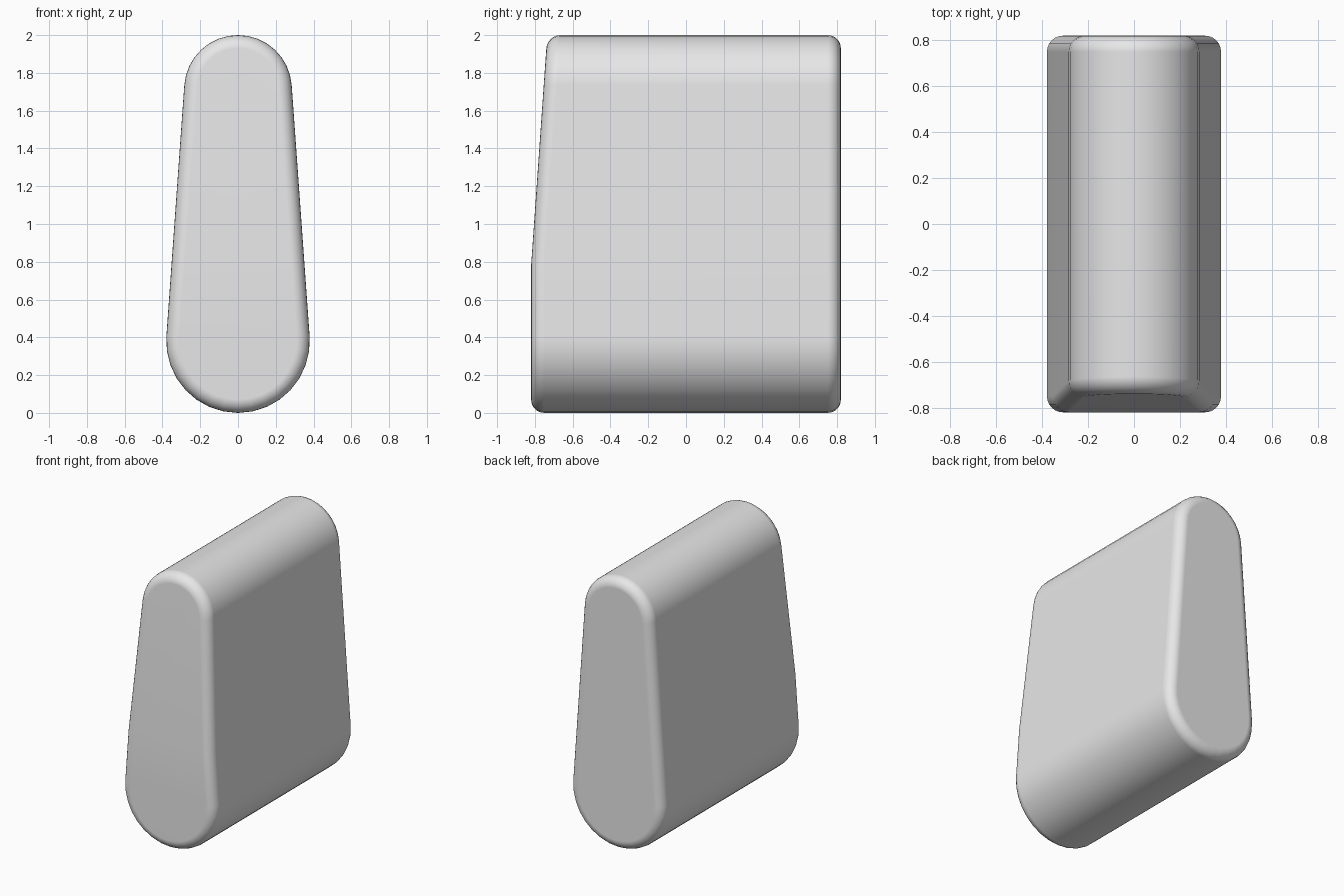
import bpy
import bmesh
from math import sin, cos, pi, asin, radians

cube = bpy.data.objects.get("Cube")
if cube:
    bpy.data.objects.remove(cube, do_unlink=True)

LOW_R, TOP_R, HEIGHT = 0.38, 0.285, 2.0
LOW_Z, TOP_Z = LOW_R, HEIGHT - TOP_R
TILT = asin((LOW_R - TOP_R) / (TOP_Z - LOW_Z))
DEPTH, CREASE_Z, SLOPE = 0.82, 0.78, 0.07
ROUND, ROUND_STEPS, ARC = 0.07, 6, 16


def arc(radius, z, start, end):
    step = (end - start) / ARC
    return [(radius * cos(start + i * step), z + radius * sin(start + i * step))
            for i in range(ARC + 1)]


def outline(inset):
    """Teardrop of two tangent arcs, with an extra point per side at the crease."""
    top = arc(TOP_R - inset, TOP_Z, TILT, pi - TILT)
    low = arc(LOW_R - inset, LOW_Z, pi - TILT, 2 * pi + TILT)
    (x0, z0), (x1, z1) = low[-1], top[0]
    x = x0 + (x1 - x0) * (CREASE_Z - z0) / (z1 - z0)
    return top + [(-x, CREASE_Z)] + low + [(x, CREASE_Z)]


def front_y(z):
    return -DEPTH + SLOPE * max(0, z - CREASE_Z)


bm = bmesh.new()


def add_ring(inset, depth, front):
    return [bm.verts.new((x, front_y(z) + depth if front else DEPTH - depth, z))
            for x, z in outline(inset)]


# Rounded rims and the long sides
angles = [i * pi / 2 / ROUND_STEPS for i in range(ROUND_STEPS + 1)]
steps = [(ROUND * (1 - sin(a)), ROUND * (1 - cos(a))) for a in angles]
rings = [add_ring(i, d, True) for i, d in steps]
rings += [add_ring(i, d, False) for i, d in reversed(steps)]
for a, b in zip(rings, rings[1:]):
    for i in range(len(a)):
        j = (i + 1) % len(a)
        bm.faces.new((a[i], a[j], b[j], b[i]))

# Front cap in two planes meeting at the crease, and a flat back cap
front, back = rings[0], rings[-1]
left, right = ARC + 1, len(front) - 1
bm.faces.new(front[:left + 1] + [front[right]])
bm.faces.new(front[left:])
bm.faces.new(back)
bmesh.ops.recalc_face_normals(bm, faces=bm.faces[:])
bm.edges.get((front[left], front[right])).smooth = False

mesh = bpy.data.meshes.new("rounded_body")
bm.to_mesh(mesh)
bm.free()
body = bpy.data.objects.new("rounded_body", mesh)
bpy.context.collection.objects.link(body)

# Plain grey finish
grey = bpy.data.materials.new("light_grey")
grey.use_nodes = True
grey.diffuse_color = (0.8, 0.8, 0.8, 1)
grey.node_tree.nodes["Principled BSDF"].inputs["Base Color"].default_value = (0.8, 0.8, 0.8, 1)
mesh.materials.append(grey)

# Smooth rims with flat caps
bpy.ops.object.select_all(action="DESELECT")
body.select_set(True)
bpy.context.view_layer.objects.active = body
bpy.ops.object.shade_smooth_by_angle(angle=radians(30))
weighted = body.modifiers.new("even_shading", "WEIGHTED_NORMAL")
weighted.keep_sharp = True
